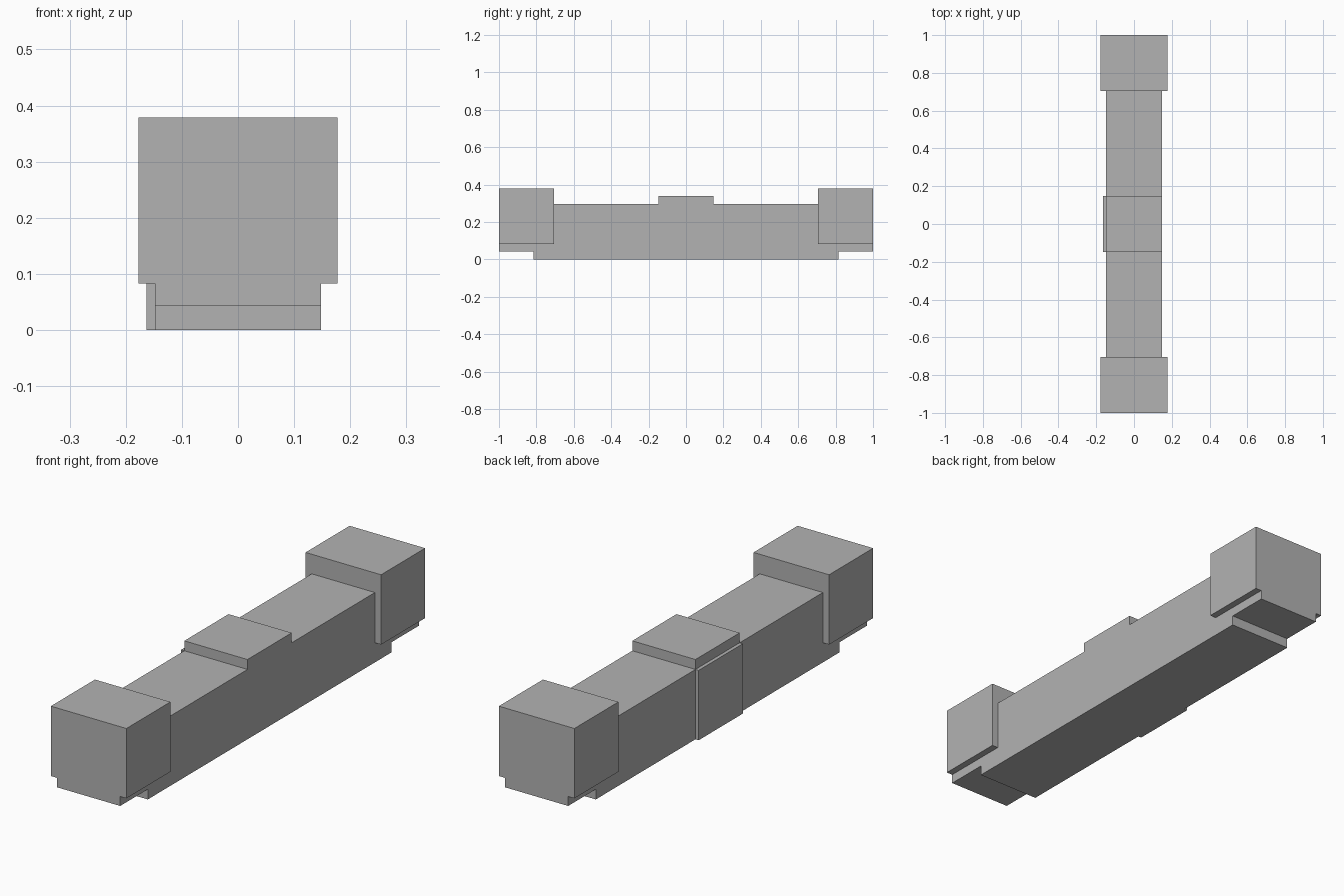
import bpy, bmesh

default = bpy.data.objects.get("Cube")
if default:
    bpy.data.objects.remove(default, do_unlink=True)

grey = bpy.data.materials.new("mid_grey")
grey.use_nodes = True
tone = (0.45, 0.45, 0.45, 1)
grey.diffuse_color = tone
grey.node_tree.nodes["Principled BSDF"].inputs["Base Color"].default_value = tone


def extrude_profile(name, profile, x0, x1):
    """Extrude a closed (y, z) outline along x."""
    bm = bmesh.new()
    face = bm.faces.new([bm.verts.new((x0, y, z)) for y, z in profile])
    result = bmesh.ops.extrude_face_region(bm, geom=[face])
    moved = [v for v in result["geom"] if isinstance(v, bmesh.types.BMVert)]
    bmesh.ops.translate(bm, verts=moved, vec=(x1 - x0, 0, 0))
    bmesh.ops.recalc_face_normals(bm, faces=bm.faces)
    mesh = bpy.data.meshes.new(name)
    bm.to_mesh(mesh)
    bm.free()
    mesh.materials.append(grey)
    obj = bpy.data.objects.new(name, mesh)
    bpy.context.collection.objects.link(obj)
    return obj


def box(name, x0, x1, y0, y1, z0, z1):
    return extrude_profile(name, [(y0, z0), (y1, z0), (y1, z1), (y0, z1)], x0, x1)


HALF = 0.148      # half width of the beam and of the central pad
CAP_Y = 0.705     # inner face of the end blocks
CAP_Z = 0.083     # underside of the end blocks
BEAM_TOP = 0.296

# Beam with notched ends and a raised central pad, as one stepped outline
half_outline = [(0.815, 0), (0.815, 0.043), (1, 0.043), (1, CAP_Z), (CAP_Y, CAP_Z),
                (CAP_Y, BEAM_TOP), (HALF, BEAM_TOP), (HALF, 0.338)]
outline = half_outline + [(-y, z) for y, z in reversed(half_outline)]
extrude_profile("beam", outline, -HALF, HALF)

# Thin plate on one side of the beam
box("side_plate", -0.163, -HALF, -HALF, HALF, 0, BEAM_TOP)

# Wider blocks over both ends
box("front_end_block", -0.177, 0.177, -1, -CAP_Y, CAP_Z, 0.379)
box("back_end_block", -0.177, 0.177, CAP_Y, 1, CAP_Z, 0.379)
